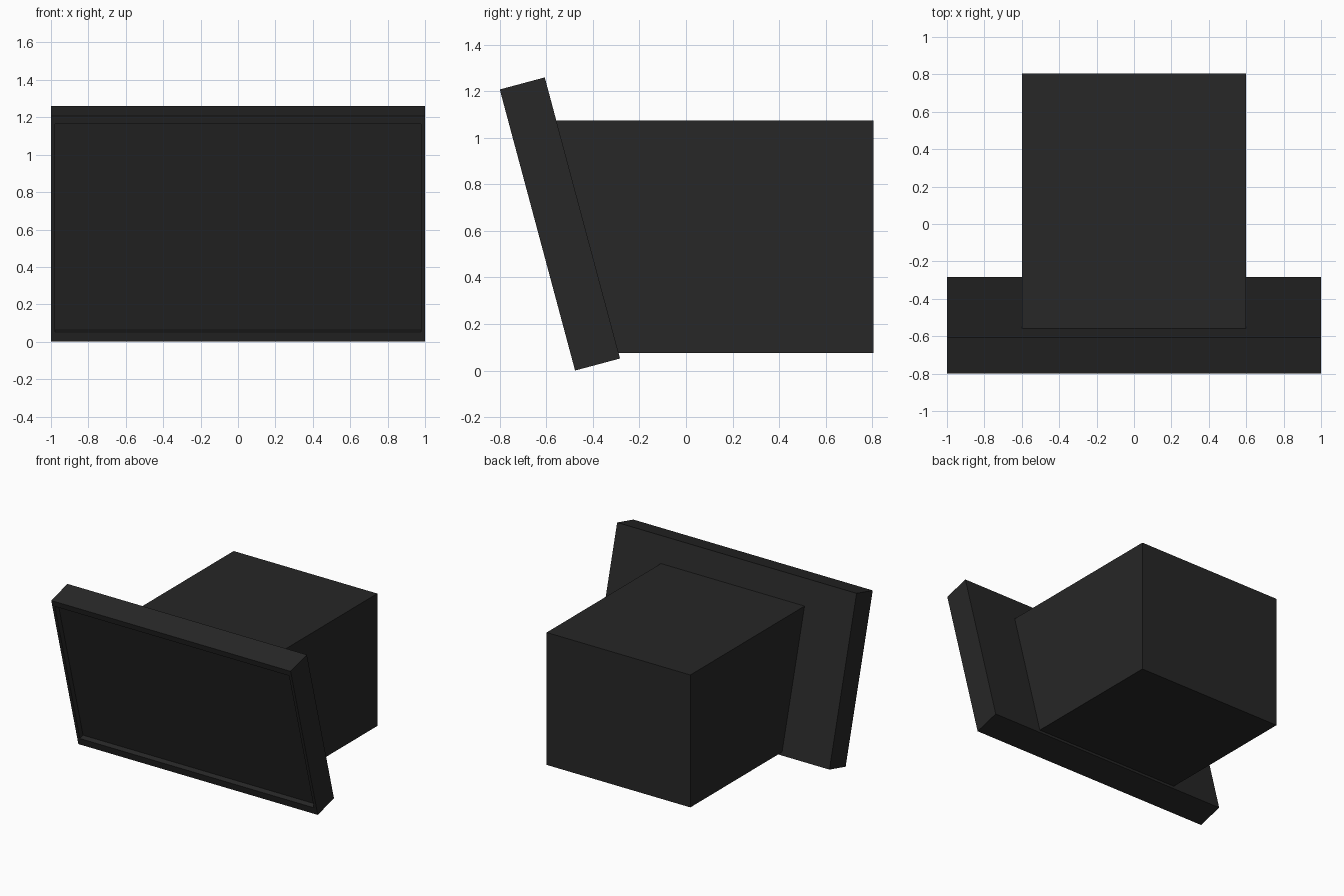
import bpy, bmesh, math
from mathutils import Vector

if "Cube" in bpy.data.objects:
    bpy.data.objects.remove(bpy.data.objects["Cube"])

TILT = math.radians(15)
UP = Vector((0, -math.sin(TILT), math.cos(TILT)))      # along the leaning panel
BACK = Vector((0, math.cos(TILT), math.sin(TILT)))     # through its thickness
H, T = 1.25, 0.2
FOOT = Vector((0, -0.8 + H * math.sin(TILT), 0))       # front bottom edge

plastic = bpy.data.materials.new("black_plastic")
plastic.diffuse_color = (0.02, 0.02, 0.02, 1)
plastic.use_nodes = True
plastic.node_tree.nodes["Principled BSDF"].inputs["Base Color"].default_value = plastic.diffuse_color


def prism(name, profile, half_width):
    """Extrude a (y, z) profile across x, centred on x = 0."""
    bm = bmesh.new()
    face = bm.faces.new([bm.verts.new((-half_width, p[0], p[1])) for p in profile])
    ext = bmesh.ops.extrude_face_region(bm, geom=[face])
    verts = [v for v in ext["geom"] if isinstance(v, bmesh.types.BMVert)]
    bmesh.ops.translate(bm, verts=verts, vec=(2 * half_width, 0, 0))
    bmesh.ops.recalc_face_normals(bm, faces=bm.faces)
    mesh = bpy.data.meshes.new(name)
    obj = bpy.data.objects.new(name, mesh)
    bpy.context.collection.objects.link(obj)
    mesh.materials.append(plastic)
    return obj, bm


def at(up, back):
    p = FOOT + UP * up + BACK * back
    return p.y, p.z


# Leaning screen panel
panel, bm = prism("screen_panel", [at(0, 0), at(H, 0), at(H, T), at(0, T)], 1.0)
# Recessed screen: inset the front face, narrow at the sides, then push it in
bm.normal_update()
front = min(bm.faces, key=lambda f: f.normal.dot(BACK))
ext = bmesh.ops.extrude_discrete_faces(bm, faces=[front])
screen = ext["faces"][0]
for v in screen.verts:
    up = (v.co - FOOT).dot(UP)
    v.co += UP * (0.055 if up < H / 2 else -0.045)
    v.co.x *= 0.978
ext = bmesh.ops.extrude_discrete_faces(bm, faces=[screen])
bmesh.ops.translate(bm, verts=ext["faces"][0].verts[:], vec=BACK * 0.04)
bm.to_mesh(panel.data)
bm.free()

# Rear housing, its front slanted to sit just inside the panel
def panel_back_y(z):
    y0, z0 = at(0, T - 0.01)
    return y0 - (z - z0) * math.tan(TILT)

LOW, HIGH = 0.075, 1.075
housing, bm = prism("rear_housing", [(panel_back_y(LOW), LOW), (0.805, LOW),
                                     (0.805, HIGH), (panel_back_y(HIGH), HIGH)], 0.6)
bm.to_mesh(housing.data)
bm.free()
